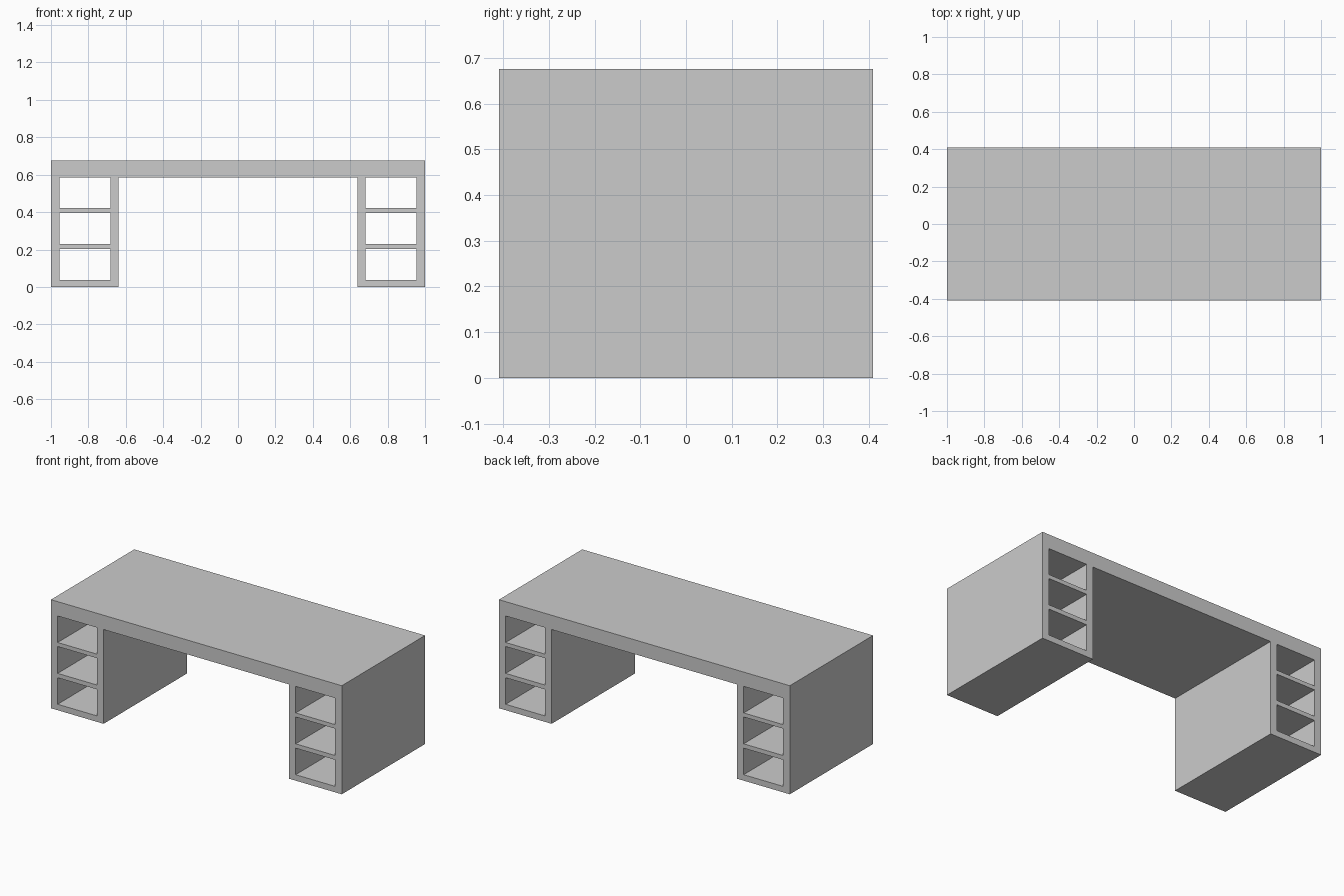
import bpy, bmesh, math

if "Cube" in bpy.data.objects:
    bpy.data.objects.remove(bpy.data.objects["Cube"])

W, D, H = 1.0, 0.409, 0.675            # half width, half depth, height
UNDER = 0.586                          # underside of the top
INNER = 0.638                          # inner face of each pedestal
HOLE_X = (0.683, 0.954)                # cubby sides
HOLE_Z = [(0.037, 0.202), (0.229, 0.396), (0.421, UNDER)]


def add_loop(curve, points):
    s = curve.splines.new('POLY')
    s.points.add(len(points) - 1)
    for p, (x, z) in zip(s.points, points):
        p.co = (x, z, 0, 1)
    s.use_cyclic_u = True


# Front profile of the desk: top and two pedestals
curve = bpy.data.curves.new("desk_profile", 'CURVE')
curve.dimensions = '2D'
curve.fill_mode = 'BOTH'
curve.extrude = D
add_loop(curve, [(-W, 0), (-INNER, 0), (-INNER, UNDER), (INNER, UNDER),
                 (INNER, 0), (W, 0), (W, H), (-W, H)])

# Open cubbies running through both pedestals
x0, x1 = HOLE_X
for side in (-1, 1):
    for z0, z1 in HOLE_Z:
        add_loop(curve, [(side * x0, z0), (side * x0, z1),
                         (side * x1, z1), (side * x1, z0)])

desk = bpy.data.objects.new("desk", curve)
bpy.context.collection.objects.link(desk)
desk.rotation_euler.x = math.pi / 2
bpy.context.view_layer.objects.active = desk
desk.select_set(True)
bpy.ops.object.convert(target='MESH')
desk = bpy.context.object
desk.name = "desk"
bpy.ops.object.transform_apply(location=False, rotation=True, scale=False)

# Weld the caps to the walls and make one clean solid
bm = bmesh.new()
bm.from_mesh(desk.data)
bmesh.ops.remove_doubles(bm, verts=bm.verts, dist=1e-4)
bmesh.ops.recalc_face_normals(bm, faces=bm.faces)
for f in bm.faces:
    f.smooth = False
bm.to_mesh(desk.data)
bm.free()
